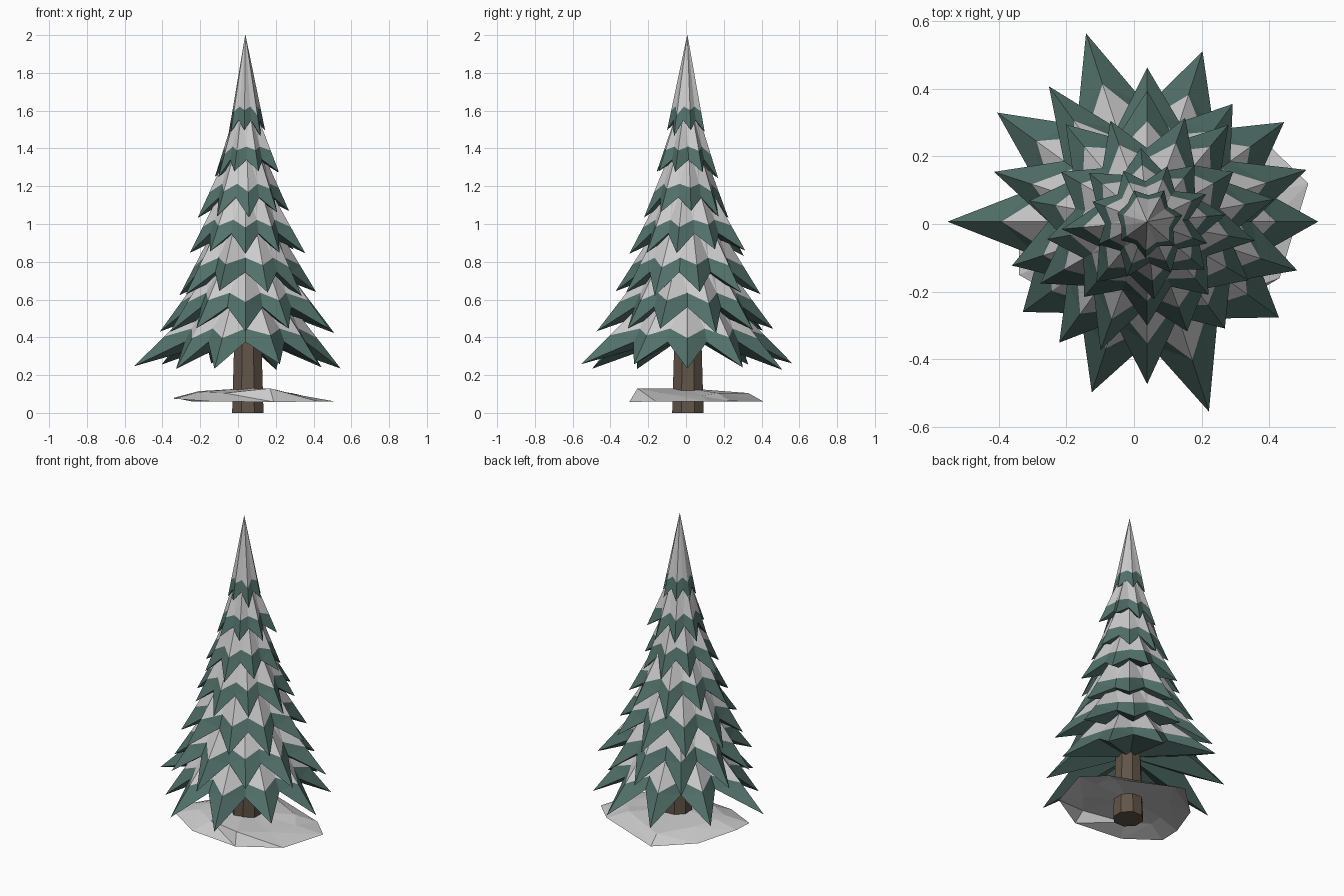
import bpy, math, random

if "Cube" in bpy.data.objects:
    bpy.data.objects.remove(bpy.data.objects["Cube"])

random.seed(4)
CX, CY = 0.039, 0.007


def material(name, rgb):
    m = bpy.data.materials.new(name)
    m.diffuse_color = (*rgb, 1)
    m.use_nodes = True
    m.node_tree.nodes["Principled BSDF"].inputs["Base Color"].default_value = m.diffuse_color
    return m


GREEN = material("needle_green", (0.085, 0.165, 0.145))
BROWN = material("bark_brown", (0.12, 0.09, 0.065))


def build(name, verts, faces, mat=None):
    me = bpy.data.meshes.new(name)
    me.from_pydata(verts, [], faces)
    me.update()
    ob = bpy.data.objects.new(name, me)
    bpy.context.collection.objects.link(ob)
    if mat:
        me.materials.append(mat)
    return ob


def strip(a, b, n):
    # quads split into triangles between an upper ring (a) and lower ring (b)
    out = []
    for i in range(n):
        j = (i + 1) % n
        if i % 2:
            out += [(a + i, b + i, a + j), (a + j, b + i, b + j)]
        else:
            out += [(a + i, b + i, b + j), (a + i, b + j, a + j)]
    return out


def polar(r, ang, z):
    return (CX + r * math.cos(ang), CY + r * math.sin(ang), z)


def lerp(p, q, t):
    return tuple(u + (v - u) * t for u, v in zip(p, q))


def tier(k, tips, start, top_r, top_z, tip_z, valley_f, valley_dz, tip_t, valley_t):
    n = len(tips) * 2
    mean = sum(tips) / len(tips)
    top, edge = [], []
    for i in range(n):
        a = math.radians(start) + i * 2 * math.pi / n
        top.append(polar(top_r, a, top_z))
        if i % 2 == 0:
            edge.append(polar(tips[i // 2], a, tip_z + random.uniform(-0.02, 0.02)))
        else:
            edge.append(polar(mean * valley_f * random.uniform(0.96, 1.04), a,
                              tip_z + valley_dz))
    line = [lerp(t, e, valley_t if i % 2 else tip_t)
            for i, (t, e) in enumerate(zip(top, edge))]
    # snow: upper part of the tier
    build(f"snow_tier_{k}", top + line, strip(0, n, n))
    # branches: pointed green skirt closed by a shallow underside
    centre = (CX, CY, tip_z + valley_dz + 0.04)
    faces = strip(0, n, n) + [(n + i, 2 * n, n + (i + 1) % n) for i in range(n)]
    build(f"branches_tier_{k}", line + edge + [centre], faces, GREEN)


def spread(n, r):
    return [r * random.uniform(0.9, 1.1) for _ in range(n)]


# tiers from bottom to top
low = [0.505, 0.50, 0.529, 0.585, 0.548, 0.59, 0.454, 0.53, 0.59, 0.481]
second = [0.495, 0.43, 0.455, 0.494, 0.476, 0.42, 0.442, 0.48, 0.39, 0.466]
tier(1, low, 0, 0.19, 0.64, 0.245, 0.65, 0.13, 0.60, 0.73)
tier(2, second, 18, 0.165, 0.84, 0.43, 0.66, 0.13, 0.62, 0.73)
tier(3, spread(9, 0.38), 10, 0.135, 1.04, 0.635, 0.68, 0.11, 0.64, 0.74)
tier(4, spread(9, 0.31), 30, 0.105, 1.23, 0.85, 0.69, 0.10, 0.64, 0.74)
tier(5, spread(8, 0.24), 5, 0.075, 1.42, 1.05, 0.70, 0.09, 0.65, 0.74)
tier(6, spread(8, 0.175), 25, 0.045, 1.63, 1.26, 0.70, 0.08, 0.68, 0.76)
tier(7, spread(7, 0.10), 10, 0.001, 2.0, 1.48, 0.75, 0.07, 0.79, 0.84)

# trunk: tapered octagon
bpy.ops.mesh.primitive_cone_add(vertices=8, radius1=0.09, radius2=0.074, depth=0.5,
                                location=(0.052, 0.01, 0.25),
                                rotation=(0, 0, math.radians(22.5)))
trunk = bpy.context.object
trunk.name = "trunk"
trunk.data.materials.append(BROWN)

# snow mound: irregular low-poly drift around the trunk, hollow underneath
rim = [(0.515, 0.12, 0.06), (0.39, 0.24, 0.062), (-0.04, 0.41, 0.06), (-0.24, 0.22, 0.06),
       (-0.34, -0.02, 0.08), (-0.34, -0.15, 0.075), (-0.13, -0.27, 0.06),
       (0.19, -0.30, 0.058), (0.43, -0.16, 0.06)]
heights = [0.09, 0.105, 0.105, 0.11, 0.115, 0.11, 0.105, 0.13, 0.10]
scale = [0.65, 0.7, 0.8, 0.65, 0.65, 0.65, 0.65, 0.86, 0.65]
crest = [(CX + (x - CX) * f, CY + (y - CY) * f, h)
         for (x, y, z), h, f in zip(rim, heights, scale)]
n = len(rim)
faces = []
for i in range(n):
    j = (i + 1) % n
    faces += [(i, n + i, n + j), (i, n + j, j), (2 * n, i, j)]
build("snow_mound", crest + rim + [(CX, CY, 0.13)], faces)
